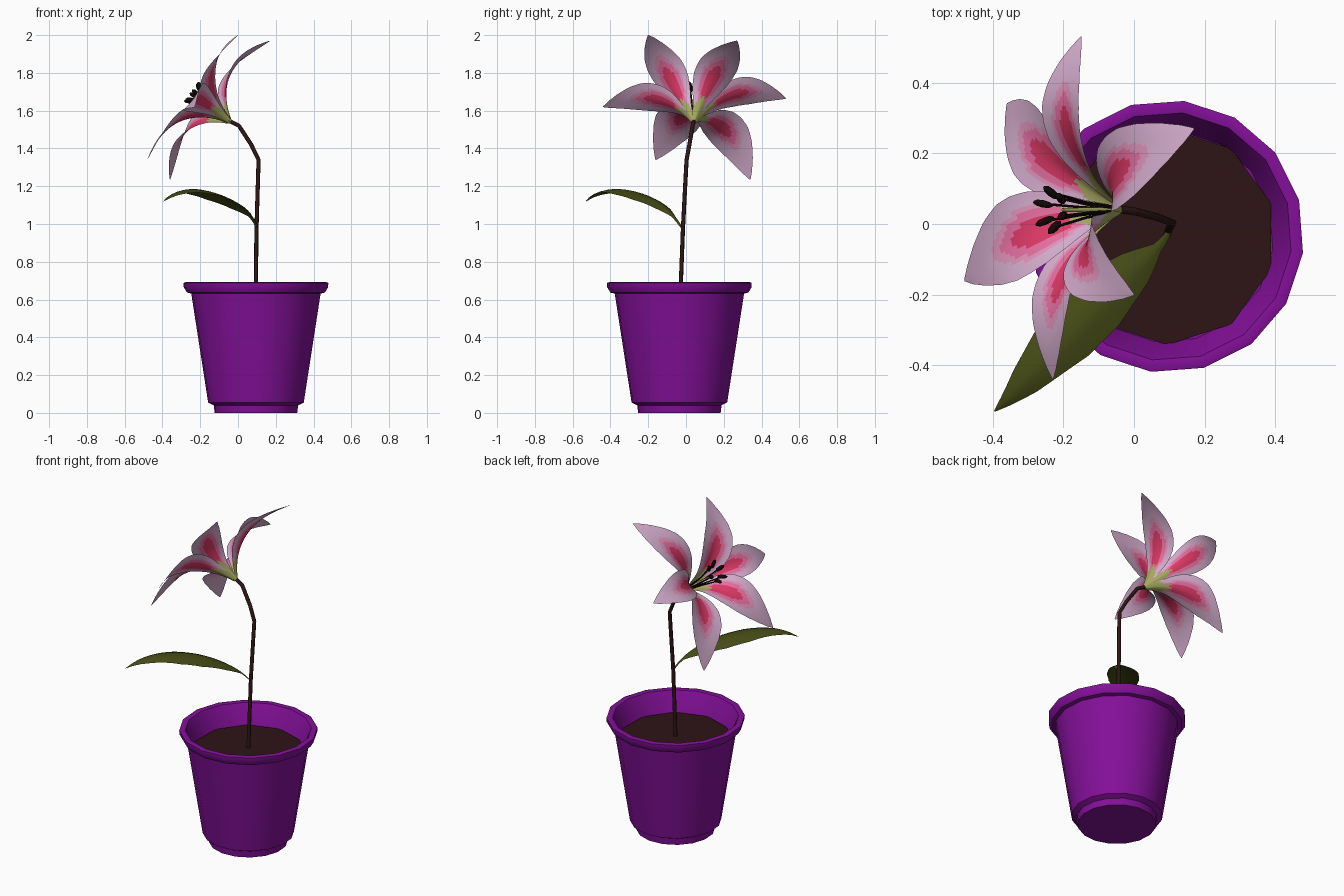
import bpy, math
from mathutils import Vector as V

if "Cube" in bpy.data.objects:
    bpy.data.objects.remove(bpy.data.objects["Cube"])


def mat(name, r, g, b):
    m = bpy.data.materials.new(name)
    m.diffuse_color = (r, g, b, 1)
    m.use_nodes = True
    m.node_tree.nodes["Principled BSDF"].inputs["Base Color"].default_value = m.diffuse_color
    return m


PURPLE = mat("purple", 0.23, 0.005, 0.32)
SOIL = mat("soil brown", 0.027, 0.007, 0.008)
STEM = mat("stem brown", 0.026, 0.008, 0.007)
LEAF = mat("olive green", 0.06, 0.07, 0.008)
BLACK = mat("black", 0.006, 0.002, 0.002)
PETAL = [mat("lavender pink", 0.67, 0.42, 0.62), mat("light pink", 0.76, 0.30, 0.50),
         mat("hot pink", 0.80, 0.16, 0.36), mat("crimson", 0.72, 0.04, 0.13),
         mat("throat green", 0.38, 0.38, 0.12)]


def make(name, verts, faces, mats, idx=None, angle=40):
    me = bpy.data.meshes.new(name)
    me.from_pydata([tuple(v) for v in verts], [], faces)
    for m in mats:
        me.materials.append(m)
    if idx:
        me.polygons.foreach_set("material_index", idx)
    ob = bpy.data.objects.new(name, me)
    bpy.context.collection.objects.link(ob)
    bpy.ops.object.select_all(action='DESELECT')
    ob.select_set(True)
    bpy.context.view_layer.objects.active = ob
    bpy.ops.object.shade_smooth_by_angle(angle=math.radians(angle))
    return ob


def lathe(name, profile, sides, centre, start, m):
    # profile runs outside-bottom to inside; radius 0 rows are closed as caps
    verts, faces = [], []
    for r, z in profile:
        for i in range(sides):
            a = start + 2 * math.pi * i / sides
            verts.append((centre[0] + r * math.cos(a), centre[1] + r * math.sin(a), z))
    for j in range(len(profile) - 1):
        for i in range(sides):
            k = (i + 1) % sides
            faces.append((j * sides + i, j * sides + k, (j + 1) * sides + k, (j + 1) * sides + i))
    faces.append(tuple(reversed(range(sides))))
    faces.append(tuple(range((len(profile) - 1) * sides, len(profile) * sides)))
    return make(name, verts, faces, [m])


def tubes(name, paths, m, sides=8):
    # each path: list of (point, radius)
    verts, faces = [], []
    for path in paths:
        o, n = len(verts), len(path)
        for j, (p, r) in enumerate(path):
            t = (path[min(j + 1, n - 1)][0] - path[max(j - 1, 0)][0]).normalized()
            u = t.cross(V((0, 1, 0))).normalized()
            w = t.cross(u)
            for i in range(sides):
                a = 2 * math.pi * i / sides
                verts.append(p + r * (math.cos(a) * u + math.sin(a) * w))
        for j in range(n - 1):
            for i in range(sides):
                k = (i + 1) % sides
                faces.append((o + j * sides + i, o + j * sides + k,
                              o + (j + 1) * sides + k, o + (j + 1) * sides + i))
        faces.append(tuple(o + i for i in reversed(range(sides))))
        faces.append(tuple(o + (n - 1) * sides + i for i in range(sides)))
    return make(name, verts, faces, [m], angle=60)


def through(pts, t):
    # smooth curve passing through evenly spaced points
    n, out = len(pts) - 1, V((0, 0, 0))
    for i, p in enumerate(pts):
        w = 1.0
        for j in range(n + 1):
            if j != i:
                w *= (t * n - j) / (i - j)
        out += w * p
    return out


def table(rows, t):
    for (a, x), (b, y) in zip(rows, rows[1:]):
        if t <= b:
            return x + (y - x) * (t - a) / (b - a)
    return rows[-1][1]


def blade(name, pts, side, widths, cup, mats, rule=None, nt=36, nv=18):
    # curved pointed sheet: cup(t) lifts the edges along the surface normal
    verts, faces, idx = [], [], []
    for j in range(nt + 1):
        t = j / nt
        p = through(pts, t)
        tan = (through(pts, t + 0.01) - through(pts, t - 0.01)).normalized()
        s = (side - side.dot(tan) * tan).normalized()
        nrm = s.cross(tan)
        w = table(widths, t)
        for i in range(nv + 1):
            v = 2 * i / nv - 1
            verts.append(p + s * (v * w) + nrm * (cup(t) * w * abs(v) ** 1.5))
    for j in range(nt):
        for i in range(nv):
            a = j * (nv + 1) + i
            faces.append((a, a + 1, a + nv + 2, a + nv + 1))
            idx.append(rule((j + 0.5) / nt, 2 * (i + 0.5) / nv - 1) if rule else 0)
    return make(name, verts, faces, mats, idx, 80)


# Pot and soil
C = (0.095, -0.035)
lathe("pot", [(0.22, 0), (0.225, 0.04), (0.255, 0.055), (0.345, 0.632), (0.368, 0.637),
              (0.385, 0.665), (0.386, 0.688), (0.375, 0.692), (0.352, 0.688), (0.338, 0.66),
              (0.30, 0.55)], 16, C, math.radians(-7), PURPLE)
lathe("soil", [(0.29, 0.555), (0.307, 0.572)], 10, C, math.radians(18), SOIL)

# Stem
stem = [(0.093, -0.032, 0.56), (0.098, -0.016, 0.98), (0.109, 0.003, 1.34), (0.07, 0.018, 1.42),
        (0.005, 0.035, 1.52), (-0.045, 0.042, 1.545)]
tubes("stem", [[(V(p), 0.011) for p in stem]], STEM)

# Leaf
leaf = [V(p) for p in [(0.10, -0.02, 0.98), (0.03, -0.10, 1.08), (-0.10, -0.22, 1.155),
                       (-0.25, -0.38, 1.185), (-0.395, -0.53, 1.12)]]
blade("leaf", leaf, V((-0.72, 0.69, 0)),
      [(0, 0.008), (0.15, 0.015), (0.3, 0.055), (0.5, 0.088), (0.65, 0.085), (0.85, 0.045), (1, 0.002)],
      lambda t: -0.3, [LEAF], nt=20, nv=6)

# Petals: (middle point, tip, half width)
BASE = V((-0.04, 0.04, 1.54))
AXIS = V((-0.81, 0, 0.59)).normalized()
petals = [((-0.14, -0.09, 1.78), (0.0, -0.20, 2.0), 0.100),
          ((-0.04, 0.15, 1.79), (0.17, 0.27, 1.97), 0.105),
          ((-0.19, 0.28, 1.69), (-0.15, 0.53, 1.665), 0.090),
          ((-0.26, 0.20, 1.50), (-0.36, 0.34, 1.235), 0.110),
          ((-0.30, -0.03, 1.55), (-0.48, -0.16, 1.34), 0.120),
          ((-0.21, -0.17, 1.66), (-0.23, -0.44, 1.62), 0.090)]
SHAPE = [(0, 0.12), (0.15, 0.36), (0.3, 0.72), (0.42, 0.93), (0.52, 1.0), (0.62, 0.99),
         (0.74, 0.82), (0.86, 0.53), (0.95, 0.24), (1, 0.02)]


def petal_colour(t, v):
    if t < 0.10 + 0.15 * (1 - abs(v)):
        return 4
    d = ((t - 0.40) / 0.20) ** 2 + (v / 0.38) ** 2
    return 3 if d < 1 else 2 if d < 2.1 else 1 if d < 3.2 else 0


for k, (mid, tip, w) in enumerate(petals):
    out = V(mid) - BASE
    out = (out - out.dot(AXIS) * AXIS).normalized()
    blade(f"petal_{k + 1}", [BASE + out * 0.012, V(mid), V(tip)], out.cross(AXIS),
          [(t, f * w) for t, f in SHAPE], lambda t: 0.45 - 0.5 * t, PETAL, petal_colour)

# Stamens with swollen anthers, around a central pistil
U = AXIS.cross(V((0, 1, 0))).normalized()
W = V((0, 1, 0))
stamens = []
for k in range(6):
    a = math.radians(60 * k + 20)
    d = math.cos(a) * U + math.sin(a) * W
    end = BASE + AXIS * 0.235 + d * 0.05 + V((0, 0, 0.01))
    stamens.append([(BASE + d * 0.006, 0.004), (BASE + AXIS * 0.12 + d * 0.022, 0.004), (end, 0.004)])
    along = (d * 0.6 + AXIS * 0.8).normalized()
    stamens.append([(end + along * s, r) for s, r in
                    [(-0.028, 0.003), (-0.018, 0.010), (0, 0.012), (0.018, 0.010), (0.028, 0.003)]])
tubes("stamens", stamens, BLACK, 6)
tubes("pistil", [[(BASE, 0.012), (BASE + AXIS * 0.08, 0.008), (BASE + AXIS * 0.20, 0.006)]], PETAL[4], 6)
